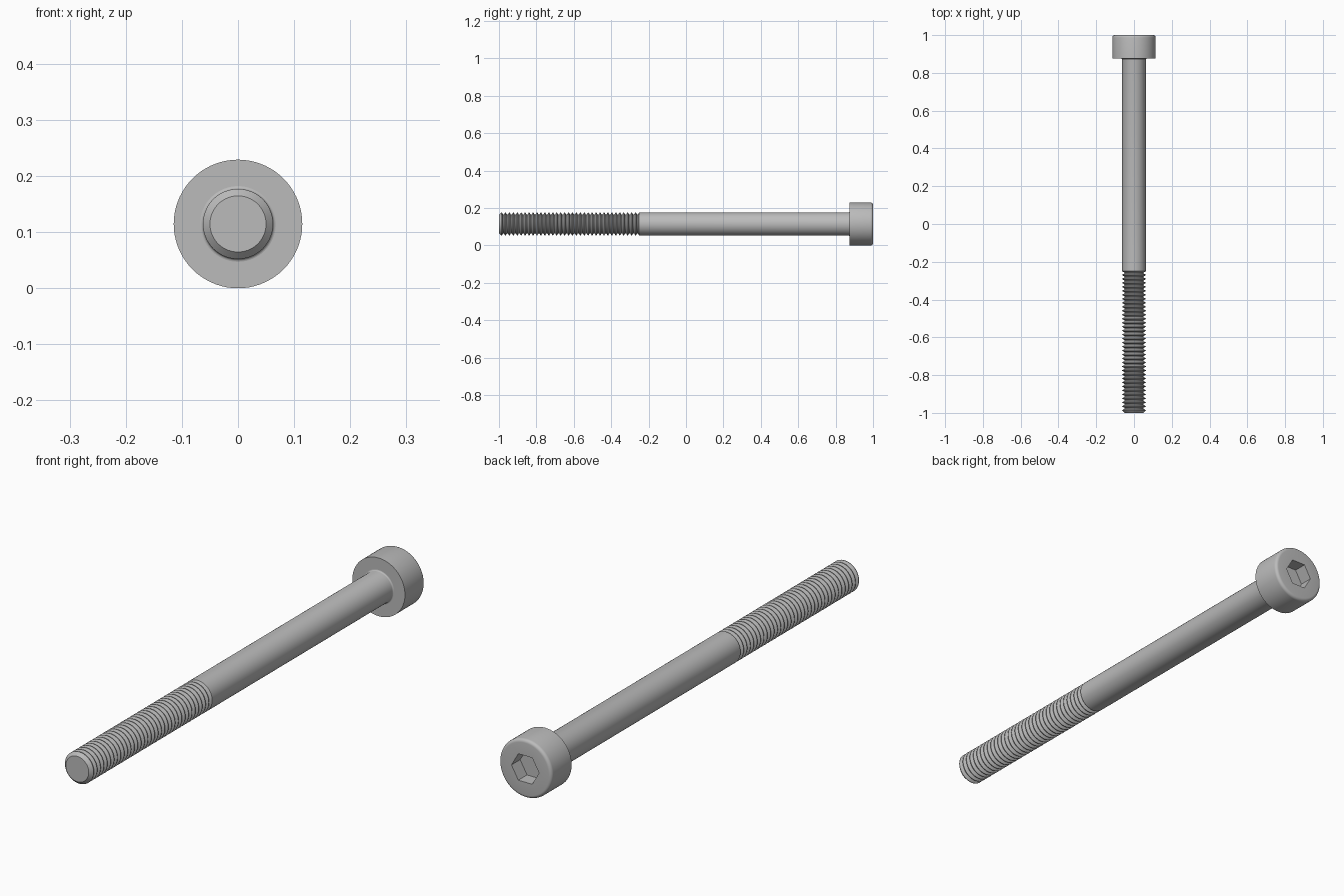
import bpy
import math

cube = bpy.data.objects.get("Cube")
if cube:
    bpy.data.objects.remove(cube, do_unlink=True)

SEGMENTS = 72
UNIT = 2 / 48                  # one millimetre of a 48 mm long screw
AXIS_Z = 2.75 * UNIT
MAJOR, MINOR = 1.5 * UNIT, 1.2 * UNIT
HEAD_R = 2.75 * UNIT
HEAD_Y = 1 - 3 * UNIT
THREAD_END = -0.25
FLAT = 1.25 * UNIT             # half the socket width across flats

steel = bpy.data.materials.new("steel_grey")
steel.use_nodes = True
colour = (0.5, 0.5, 0.5, 1)
steel.diffuse_color = colour
steel.node_tree.nodes["Principled BSDF"].inputs["Base Color"].default_value = colour


def hexagon(angle):
    """Radius of the socket wall, with corners pointing sideways."""
    return FLAT / math.cos(angle % (math.pi / 3) - math.pi / 6)


def lathe(name, profile, cap_start=False, cap_end=False):
    """Sweep (radius, y) points around the screw axis; radius may be a function."""
    verts, faces = [], []
    for radius, y in profile:
        for i in range(SEGMENTS):
            a = math.tau * i / SEGMENTS
            r = radius(a) if callable(radius) else radius
            verts.append((r * math.cos(a), y, AXIS_Z + r * math.sin(a)))
    for k in range(len(profile) - 1):
        p, q = k * SEGMENTS, (k + 1) * SEGMENTS
        for i in range(SEGMENTS):
            j = (i + 1) % SEGMENTS
            faces.append((p + i, q + i, q + j, p + j))
    if cap_start:
        faces.append(tuple(range(SEGMENTS)))
    if cap_end:
        faces.append(tuple(reversed(range(len(verts) - SEGMENTS, len(verts)))))
    mesh = bpy.data.meshes.new(name)
    mesh.from_pydata(verts, [], faces)
    mesh.materials.append(steel)
    obj = bpy.data.objects.new(name, mesh)
    bpy.context.collection.objects.link(obj)
    bpy.ops.object.select_all(action='DESELECT')
    obj.select_set(True)
    bpy.context.view_layer.objects.active = obj
    bpy.ops.object.shade_smooth_by_angle(angle=math.radians(30))
    return obj


# Threaded end: chamfered tip, then evenly spaced V ridges
turns = 35
start = -1 + MAJOR - MINOR
pitch = (THREAD_END - start) / turns
thread = [(MINOR, -1)]
for n in range(turns):
    y = start + n * pitch
    thread += [(MAJOR, y), (MAJOR, y + pitch * 0.12),
               (MINOR, y + pitch * 0.44), (MINOR, y + pitch * 0.68)]
thread.append((MAJOR, THREAD_END))
lathe("thread", thread, cap_start=True)

# Plain shank with a small fillet under the head
fillet = 0.005
shank = [(MAJOR, THREAD_END)]
for n in range(5):
    a = math.pi / 2 * n / 4
    shank.append((MAJOR + fillet * (1 - math.cos(a)),
                  HEAD_Y - fillet * (1 - math.sin(a))))
lathe("shank", shank)

# Head with rounded rear rim and hexagonal socket
rim = 0.3 * UNIT
head = [(MAJOR + fillet, HEAD_Y), (HEAD_R, HEAD_Y)]
for n in range(6):
    a = math.pi / 2 * n / 5
    head.append((HEAD_R - rim + rim * math.cos(a), 1 - rim + rim * math.sin(a)))
head += [(hexagon, 1), (hexagon, 1 - 1.3 * UNIT)]
lathe("socket_head", head, cap_end=True)
